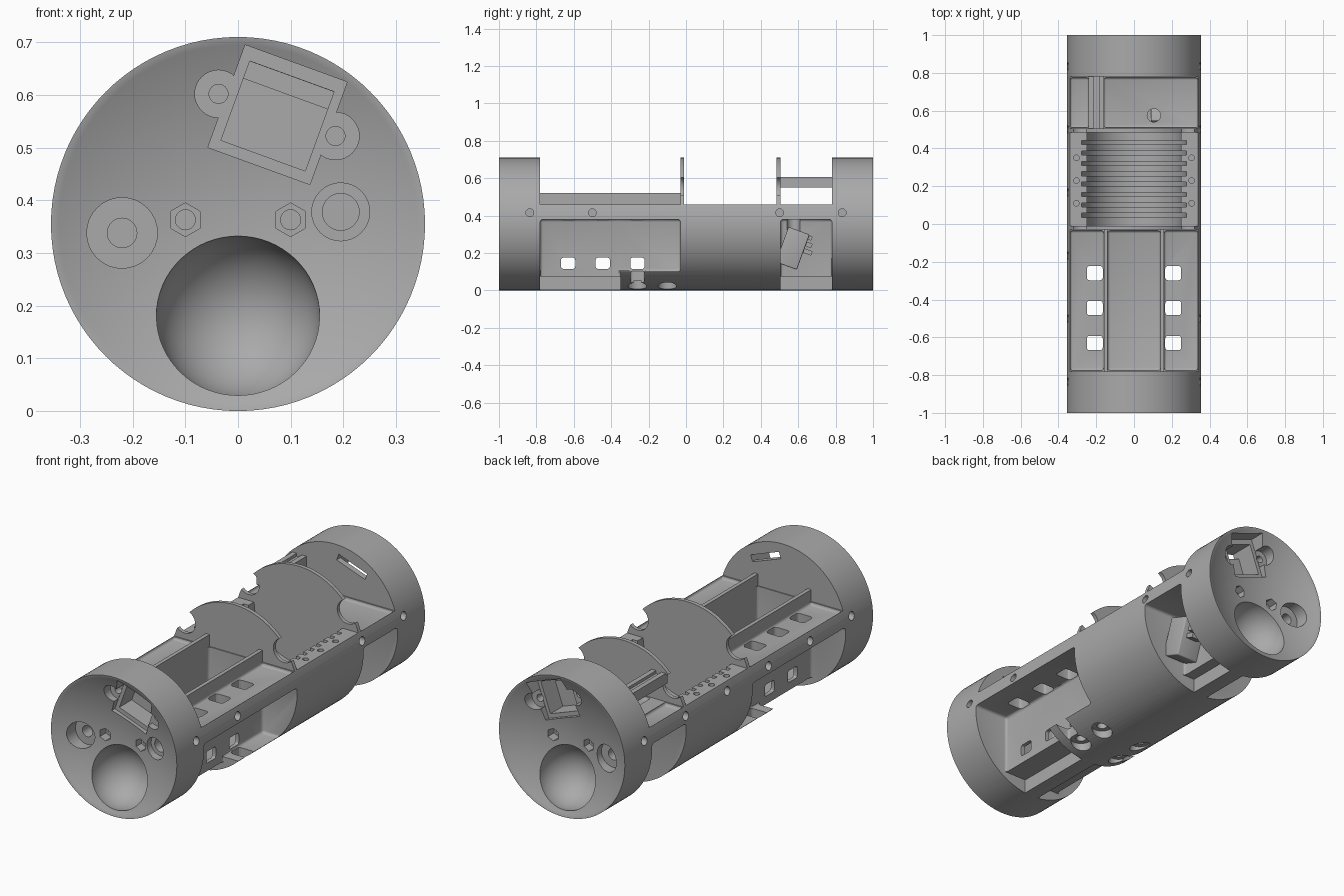
import bpy, bmesh, math
from mathutils import Matrix, Vector

if "Cube" in bpy.data.objects:
    bpy.data.objects.remove(bpy.data.objects["Cube"])

R = 0.355  # body radius, also the height of its axis
grey = bpy.data.materials.new("plain grey")
grey.use_nodes = True
grey.diffuse_color = (0.4, 0.4, 0.4, 1)
grey.node_tree.nodes["Principled BSDF"].inputs["Base Color"].default_value = (0.4, 0.4, 0.4, 1)


def make(name, bm):
    bmesh.ops.recalc_face_normals(bm, faces=bm.faces[:])
    mesh = bpy.data.meshes.new(name)
    bm.to_mesh(mesh)
    bm.free()
    mesh.materials.append(grey)
    ob = bpy.data.objects.new(name, mesh)
    bpy.context.scene.collection.objects.link(ob)
    return ob


def box(name, x, y, z, round_edge=0.0, tilt=None):
    """Box from ranges on each axis, optionally rounded and tilted about its centre."""
    bm = bmesh.new()
    bmesh.ops.create_cube(bm, size=1)
    size = [r[1] - r[0] for r in (x, y, z)]
    mid = Vector([(r[0] + r[1]) / 2 for r in (x, y, z)])
    bmesh.ops.scale(bm, vec=size, verts=bm.verts)
    if round_edge:
        bmesh.ops.bevel(bm, geom=bm.edges[:], offset=round_edge, segments=3,
                        profile=0.5, affect='EDGES')
    bm.transform(Matrix.Translation(mid) @ (tilt or Matrix()))
    return make(name, bm)


def rod(name, axis, start, end, r, sides=32):
    """Cylinder along an axis; start is its first centre."""
    bm = bmesh.new()
    length = end - start["xyz".index(axis)]
    bmesh.ops.create_cone(bm, cap_ends=True, segments=sides, radius1=r,
                          radius2=r, depth=abs(length))
    turn = Vector((0, 0, 1)).rotation_difference(
        Vector([float(a == axis) * math.copysign(1, length) for a in "xyz"]))
    mid = Vector(start)
    mid["xyz".index(axis)] += length / 2
    bm.transform(Matrix.Translation(mid) @ turn.to_matrix().to_4x4())
    return make(name, bm)


def ball(name, centre, r, seg, rings):
    bm = bmesh.new()
    bmesh.ops.create_uvsphere(bm, u_segments=seg, v_segments=rings, radius=r)
    bm.transform(Matrix.Translation(centre) @ Matrix.Rotation(math.pi / 2, 4, 'X'))
    return make(name, bm)


def cut(target, cutter):
    mod = target.modifiers.new("cut", 'BOOLEAN')
    mod.operation, mod.solver, mod.object = 'DIFFERENCE', 'EXACT', cutter
    dg = bpy.context.evaluated_depsgraph_get()
    mesh = bpy.data.meshes.new_from_object(target.evaluated_get(dg))
    target.modifiers.clear()
    target.data = mesh
    bpy.data.objects.remove(cutter)


body = rod("tube_body", 'y', (0, -1, R), 1, R, 96)

# open top between the two end caps
cut(body, box("c", (-1, 1), (-0.78, 0.78), (0.46, 1)))

# front trough, with side bays under the decks
cut(body, box("c", (-0.14, 0.14), (-0.775, -0.035), (0.1, 0.7), 0.015))
for s in (-1, 1):
    def side(a, b):
        return tuple(sorted((s * a, s * b)))
    cut(body, box("c", side(0.16, 0.6), (-0.78, -0.35), (-0.2, 0.38), 0.015))
    cut(body, box("c", side(0.16, 0.6), (-0.4, -0.03), (0.1, 0.38), 0.015))
    cut(body, box("c", side(0.1, 0.6), (0.505, 0.78), (-0.2, 0.38), 0.015))
    # lower undercuts beside the narrow keel
    cut(body, box("c", side(0.04, 0.6), (-0.78, -0.35), (-0.2, 0.075)))
    cut(body, box("c", side(0.04, 0.6), (0.505, 0.78), (-0.2, 0.075)))
    # shallow recess in the front deck
    cut(body, box("c", side(0.16, 0.338), (-0.775, -0.035), (0.445, 0.6), 0.012))
    for y in (-0.63, -0.445, -0.26):
        cut(body, box("c", side(0.165, 0.25), (y - 0.038, y + 0.038), (-0.2, 0.5), 0.015))
        cut(body, box("c", side(0.1, 0.2), (y - 0.038, y + 0.038), (0.115, 0.175), 0.012))
    # countersunk holes in the underside
    for y in (-0.26, -0.1):
        cut(body, rod("c", 'z', (s * 0.12, y, -0.05), 0.085, 0.025))
        cut(body, rod("c", 'z', (s * 0.12, y, -0.05), 0.05, 0.05))
    # screw holes along the flanks
    for i in range(6):
        cut(body, rod("c", 'x', (s * 0.29, -0.835 + i * 0.334, 0.415), s * 0.5, 0.021, 20))
    for y in (0.11, 0.23, 0.35):
        cut(body, rod("c", 'z', (s * 0.305, y, 0.38), 0.5, 0.015, 16))

# shallow recesses in the rear deck, with a cable hole
for x in ((-0.338, -0.24), (-0.16, 0.338)):
    cut(body, box("c", x, (0.51, 0.775), (0.445, 0.6), 0.012))
cut(body, rod("c", 'z', (0.105, 0.575, 0.3), 0.5, 0.035))

# ribbed cradle in the middle
cut(body, rod("c", 'y', (0, -0.012, 0.46), 0.487, 0.25, 64))
for i in range(8):
    y = 0.035 + i * 0.055
    cut(body, rod("c", 'y', (0, y, 0.46), y + 0.022, 0.277, 64))

# end caps: dish, round socket, connector pocket and fastener holes
DEPTH = 0.08
DISH = (0.354 ** 2 + DEPTH ** 2) / (2 * DEPTH)
tilt = Matrix.Rotation(math.radians(20), 4, 'Y')
shift = tilt @ Vector((0, 0, 0.0625))
for e in (-1, 1):
    def span(a, b):
        return tuple(sorted((e * a, e * b)))

    def bore(x, z, r, depth, sides=32):
        cut(body, rod("c", 'y', (x, e * 1.1, z), e * depth, r, sides))

    cut(body, ball("c", (0, e * (1 - DEPTH + DISH), R), DISH, 96, 96))
    cut(body, ball("c", (0, e * 0.95, 0.18), 0.155, 64, 32))
    cut(body, box("c", (-0.028, 0.178), span(0.91, 1.1), (0.459, 0.666), 0, tilt))
    cut(body, box("c", (-0.01, 0.16), span(0.81, 1.1), (0.48, 0.64), 0, tilt))
    cut(body, box("c", (-0.01 + shift.x, 0.16 + shift.x), span(0.7, 0.9),
                  (0.543 + shift.z, 0.577 + shift.z), 0, tilt))
    for x, z in ((-0.037, 0.602), (0.185, 0.522)):
        bore(x, z, 0.045, 0.912)
        bore(x, z, 0.018, 0.82)
    for x in (-0.1, 0.1):
        bore(x, 0.363, 0.032, 0.88, 6)
        bore(x, 0.363, 0.019, 0.79, 20)
    sockets = [(-0.22, 0.338, 0.067, 0.028)]
    if e < 0:
        sockets.append((0.195, 0.378, 0.055, 0.035))
    for x, z, wide, narrow in sockets:
        bore(x, z, wide, 0.9)
        bore(x, z, narrow, 0.8)

# trough walls rising above the deck
walls = [box(n + "_trough_wall", (x - 0.01, x + 0.01), (-0.785, -0.025), (0.42, 0.52))
         for n, x in (("left", 0.15), ("right", -0.15))]

# upright bulkheads with bitten shoulders
plates = []
for name, y in (("front_bulkhead", -0.03), ("rear_bulkhead", 0.485)):
    p = rod(name, 'y', (0, y, R), y + 0.02, R, 96)
    cut(p, box("c", (-1, 1), (-1, 1), (-0.5, 0.45)))
    for s in (-1, 1):
        cut(p, rod("c", 'y', (s * 0.28, y - 0.1, 0.55), y + 0.1, 0.06))
    plates.append(p)

# bridge strut between rear bulkhead and cap, with a groove on top
strut = box("rear_strut", (-0.24, -0.16), (0.49, 0.79), (0.55, 0.605))
cut(strut, box("c", (-0.215, -0.185), (0.4, 0.9), (0.59, 0.7)))

# tilted connector housing in the rear left bay
lean = Matrix.Rotation(math.radians(-20), 4, 'X')
housing = box("connector_housing", (0.09, 0.22), (0.51, 0.63), (0.125, 0.325), 0.006, lean)
pegs = [box("housing_peg", (0.13, 0.19), (0.6, 0.675), (z - 0.012, z + 0.012), 0, lean)
        for z in (0.21, 0.25, 0.29)]

bpy.ops.object.select_all(action='DESELECT')
for ob in [body, strut, housing] + walls + plates + pegs:
    ob.select_set(True)
bpy.context.view_layer.objects.active = body
bpy.ops.object.shade_smooth_by_angle(angle=math.radians(30))
